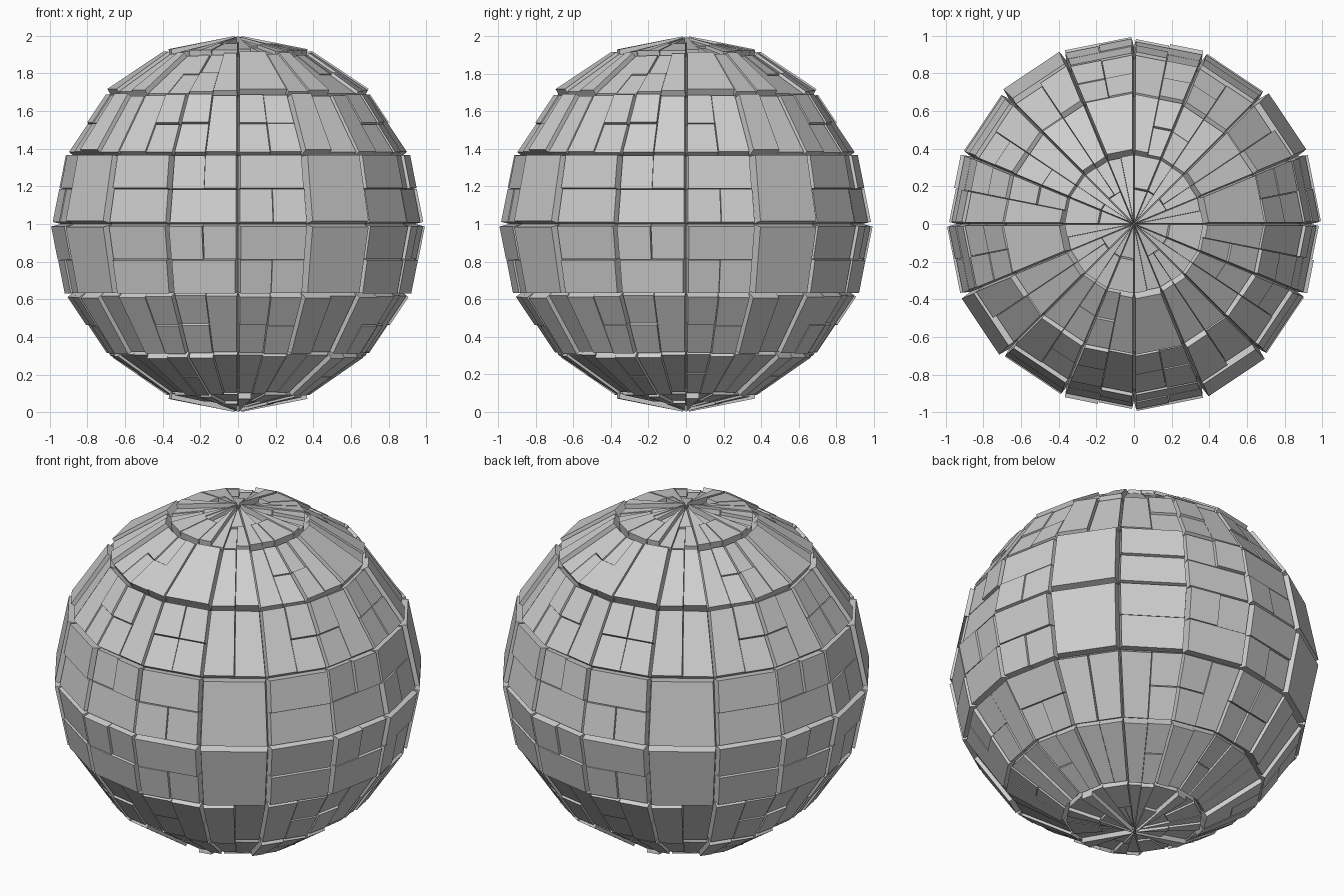
import bpy, bmesh, random
from math import sin, cos, pi
from mathutils import Vector

cube = bpy.data.objects.get("Cube")
if cube:
    bpy.data.objects.remove(cube, do_unlink=True)

random.seed(4)
R = 0.94                      # radius of the inner sphere
SEGMENTS, RINGS = 16, 8
CENTRE = Vector((0, 0, 1))

grey = bpy.data.materials.new("plain_grey")
grey.use_nodes = True
COLOUR = (0.62, 0.62, 0.62, 1)
grey.diffuse_color = COLOUR
grey.node_tree.nodes["Principled BSDF"].inputs["Base Color"].default_value = COLOUR

# How a cell is cut into panels: (u0, u1, v0, v1), u to the east and v upward
LEFT, RIGHT, BOTH = (0, .5), (.5, 1), (0, 1)
CUTS = {
    "full": [BOTH + BOTH],
    "columns": [LEFT + BOTH, RIGHT + BOTH],
    "rows": [BOTH + LEFT, BOTH + RIGHT],
    "top_cut": [BOTH + LEFT, LEFT + RIGHT, RIGHT + RIGHT],
    "bottom_cut": [BOTH + RIGHT, LEFT + LEFT, RIGHT + LEFT],
    "left_cut": [RIGHT + BOTH, LEFT + LEFT, LEFT + RIGHT],
    "right_cut": [LEFT + BOTH, RIGHT + LEFT, RIGHT + RIGHT],
    "grid": [LEFT + LEFT, LEFT + RIGHT, RIGHT + LEFT, RIGHT + RIGHT],
}

# Cuts for the four cells of a quarter turn, by ring, starting east of the front
POLE = ["columns", "bottom_cut", "right_cut", "rows"]
SHOULDER = ["full", "columns", "right_cut", "left_cut"]
MIDDLE = ["grid", "columns", "right_cut", "left_cut"]
EQUATOR = ["bottom_cut", "full", "rows", "top_cut"]
LOWER = ["left_cut", "columns", "right_cut", "columns"]
PATTERN = [POLE, LOWER, MIDDLE, EQUATOR, EQUATOR, MIDDLE, SHOULDER, POLE]


def on_sphere(segment, ring):
    """Corner of the inner sphere, with ring 0 at the bottom pole."""
    a = 2 * pi * segment / SEGMENTS - pi / 2
    b = pi * ring / RINGS - pi / 2
    return CENTRE + R * Vector((cos(a) * cos(b), sin(a) * cos(b), sin(b)))


def add_panel(bm, corners, cut, height):
    """Raise one slightly tapered slab from part of a sphere face."""
    a, b, c, d = corners
    normal = (c - a).cross(d - b).normalized()
    u0, u1, v0, v1 = cut
    base = []
    for u, v in ((u0, v0), (u1, v0), (u1, v1), (u0, v1)):
        p = a.lerp(b, u).lerp(d.lerp(c, u), v)
        if all((p - q).length > 1e-4 for q in base):
            base.append(p)
    mid = sum(base, Vector()) / len(base)
    low = [bm.verts.new(p) for p in base]
    high = [bm.verts.new(mid + (p - mid) * 0.975 + normal * height) for p in base]
    bm.faces.new(high)
    bm.faces.new(low[::-1])
    n = len(low)
    for i in range(n):
        j = (i + 1) % n
        bm.faces.new((low[i], low[j], high[j], high[i]))


def finish(bm, name):
    mesh = bpy.data.meshes.new(name)
    bm.to_mesh(mesh)
    bm.free()
    mesh.materials.append(grey)
    obj = bpy.data.objects.new(name, mesh)
    bpy.context.collection.objects.link(obj)


# Inner sphere
bm = bmesh.new()
bmesh.ops.create_uvsphere(bm, u_segments=SEGMENTS, v_segments=RINGS, radius=R)
bmesh.ops.translate(bm, verts=bm.verts, vec=CENTRE)
finish(bm, "inner_sphere")

# One object of raised panels for each ring, repeated every quarter turn
for ring, cells in enumerate(PATTERN):
    bm = bmesh.new()
    for cell, kind in enumerate(cells):
        for index, cut in enumerate(CUTS[kind]):
            height = random.uniform(0.03, 0.058)
            if kind == "full" or (cells is POLE and cell + index == 0):
                height = 0.061
            for quarter in range(4):
                s = cell + 4 * quarter
                corners = [on_sphere(s, ring), on_sphere(s + 1, ring),
                           on_sphere(s + 1, ring + 1), on_sphere(s, ring + 1)]
                add_panel(bm, corners, cut, height)
    finish(bm, f"panel_ring_{ring + 1}")
